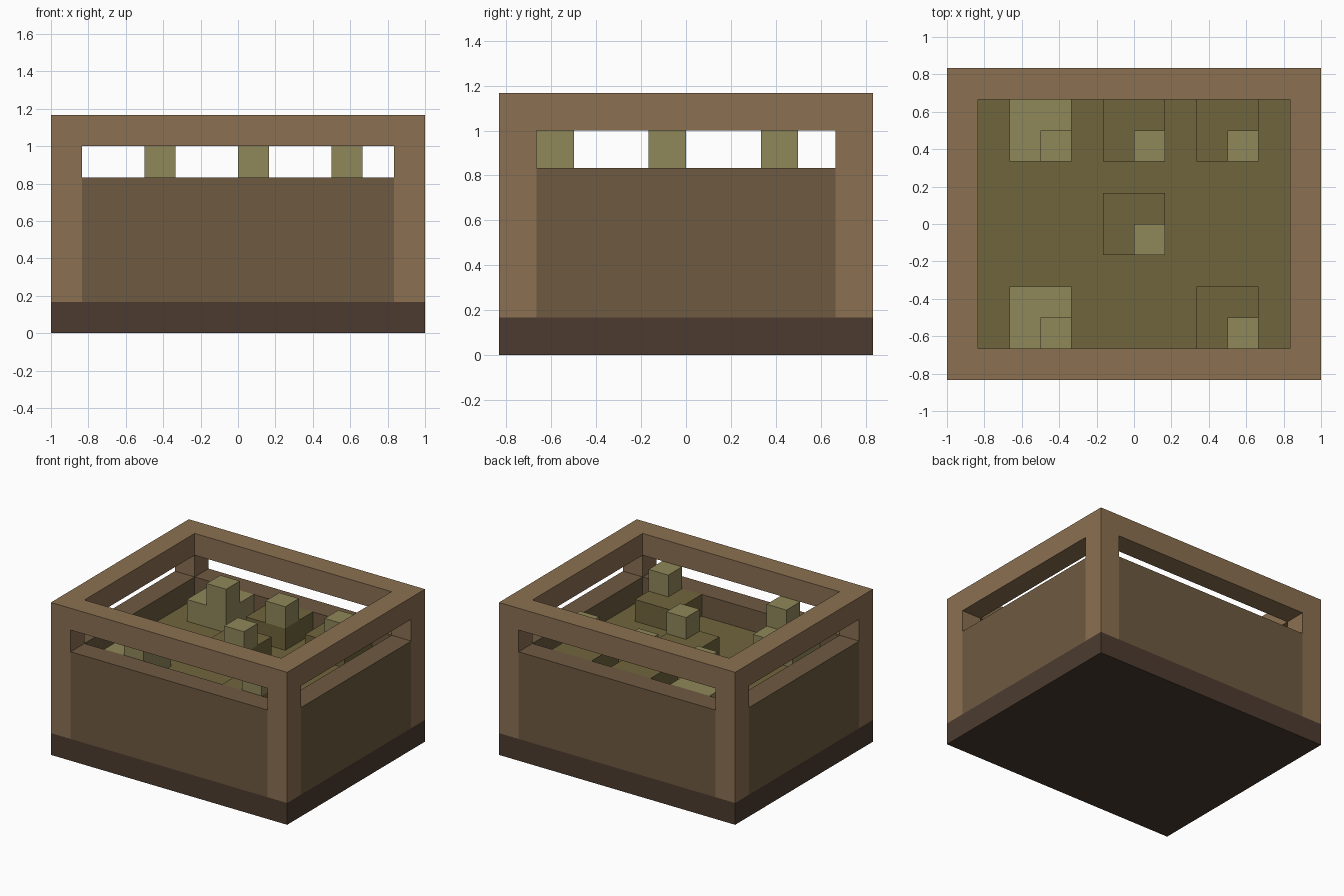
import bpy, bmesh

if "Cube" in bpy.data.objects:
    bpy.data.objects.remove(bpy.data.objects["Cube"])

U = 1 / 6  # block unit: the planter is 12 x 10 x 7 blocks


def material(name, rgb):
    # sRGB 0-255 to linear
    lin = [((c / 255 + 0.055) / 1.055) ** 2.4 for c in rgb]
    m = bpy.data.materials.new(name)
    m.diffuse_color = (*lin, 1)
    m.use_nodes = True
    m.node_tree.nodes["Principled BSDF"].inputs["Base Color"].default_value = m.diffuse_color
    return m


FRAME = material("light_wood", (139, 112, 81))
PANEL = material("mid_wood", (110, 90, 65))
BASE = material("dark_wood", (76, 59, 47))
MOSS = material("dark_moss", (112, 101, 60))
SPROUT = material("pale_green", (143, 135, 90))


def box(name, lo, hi, mat):
    """Axis-aligned block between two corners given in block units."""
    bm = bmesh.new()
    bmesh.ops.create_cube(bm, size=1)
    size = [b - a for a, b in zip(lo, hi)]
    for v in bm.verts:
        v.co = [c * s * U for c, s in zip(v.co, size)]
    me = bpy.data.meshes.new(name)
    bm.to_mesh(me)
    bm.free()
    me.materials.append(mat)
    ob = bpy.data.objects.new(name, me)
    ob.location = [(a + b) / 2 * U for a, b in zip(lo, hi)]
    bpy.context.collection.objects.link(ob)
    return ob


# Base slab
box("base", (-6, -5, 0), (6, 5, 1), BASE)

# Front/back walls and rails
for side, y in (("front", -5), ("back", 4)):
    box(side + "_panel", (-5, y, 1), (5, y + 1, 5), PANEL)
    box(side + "_rail", (-5, y, 6), (5, y + 1, 7), FRAME)
    # Corner posts
    for hand, x in (("left", -6), ("right", 5)):
        box(f"{side}_{hand}_post", (x, y, 1), (x + 1, y + 1, 7), FRAME)

# Left/right walls and rails
for hand, x in (("left", -6), ("right", 5)):
    box(hand + "_panel", (x, -4, 1), (x + 1, 4, 5), PANEL)
    box(hand + "_rail", (x, -4, 6), (x + 1, 4, 7), FRAME)

# Planting bed
box("bed", (-5, -4, 1), (5, 4, 4), MOSS)

# Plants: a 2x2 clump with a sprout on its front right quarter
plants = [(-4, 2, SPROUT), (-1, 2, MOSS), (2, 2, MOSS),
          (-1, -1, MOSS), (-4, -4, SPROUT), (2, -4, MOSS)]
for i, (x, y, mat) in enumerate(plants, 1):
    box(f"clump_{i}", (x, y, 4), (x + 2, y + 2, 5), mat)
    box(f"sprout_{i}", (x + 1, y, 5), (x + 2, y + 1, 6), SPROUT)
